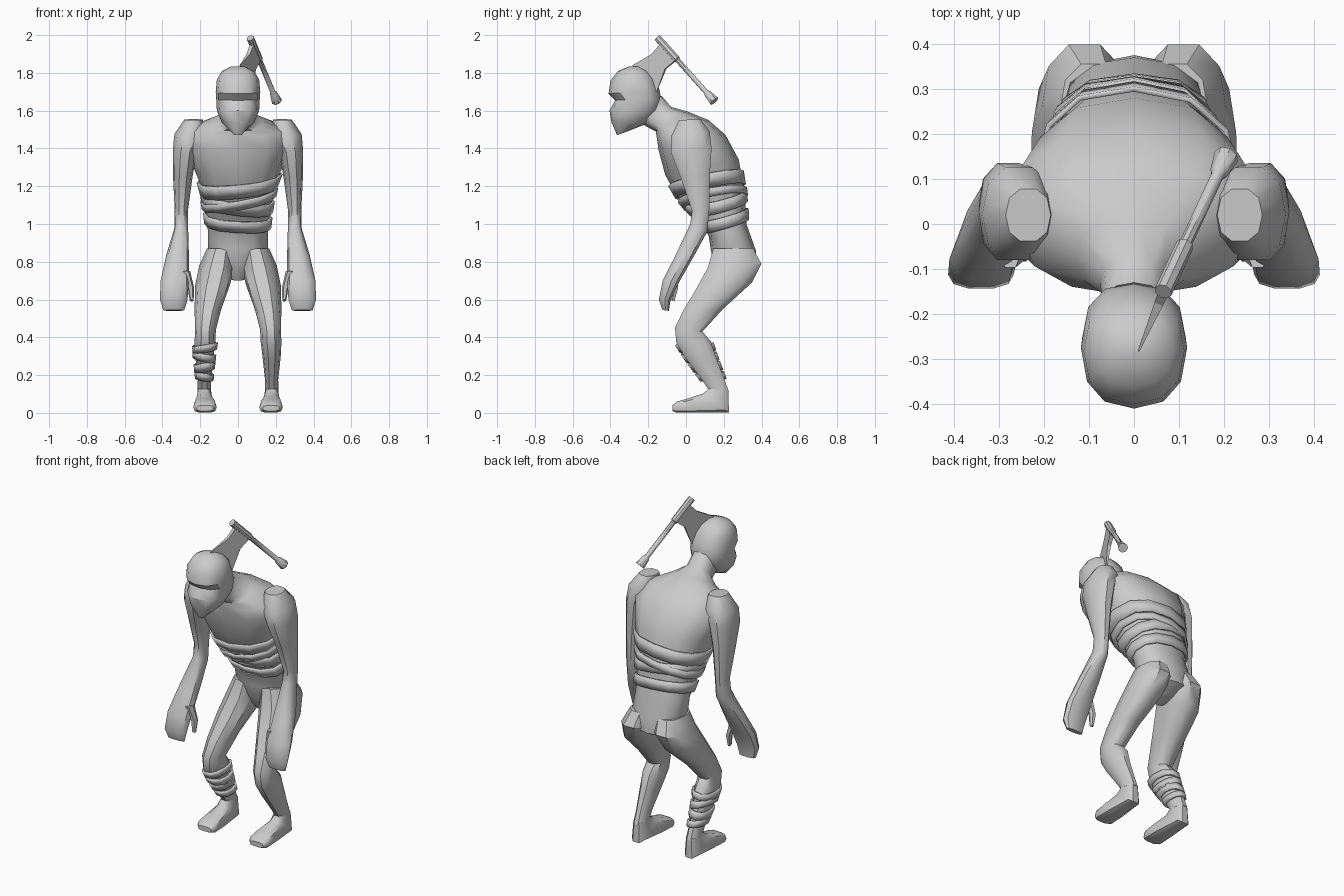
import bpy, bmesh, math
from mathutils import Vector

if "Cube" in bpy.data.objects:
    bpy.data.objects.remove(bpy.data.objects["Cube"], do_unlink=True)

GREY = bpy.data.materials.new("plain_grey")
GREY.use_nodes = True
GREY.diffuse_color = (0.6, 0.6, 0.6, 1)
GREY.node_tree.nodes["Principled BSDF"].inputs["Base Color"].default_value = (0.6, 0.6, 0.6, 1)


def finish(name, bm, angle=40):
    bmesh.ops.recalc_face_normals(bm, faces=bm.faces)
    mesh = bpy.data.meshes.new(name)
    bm.to_mesh(mesh)
    bm.free()
    mesh.materials.append(GREY)
    ob = bpy.data.objects.new(name, mesh)
    bpy.context.collection.objects.link(ob)
    bpy.ops.object.select_all(action='DESELECT')
    ob.select_set(True)
    bpy.context.view_layer.objects.active = ob
    bpy.ops.object.shade_smooth_by_angle(angle=math.radians(angle))
    return ob


def ring_point(ring, a, power, grow=0.0):
    """Point on a cross-section given by centre x, half width, front and back (y, z)."""
    cx, hw, front, back = ring
    f, b = Vector((0, *front)), Vector((0, *back))
    mid, half = (f + b) / 2, (f - b) / 2
    half += half.normalized() * grow
    c, s = math.cos(a), math.sin(a)
    shape = lambda v: math.copysign(abs(v) ** power, v) if abs(v) > 1e-6 else 0
    return mid + half * shape(s) + Vector((cx + (hw + grow) * shape(c), 0, 0))


def bridge(bm, rows):
    n = len(rows[0])
    for low, high in zip(rows, rows[1:]):
        for i in range(n):
            j = (i + 1) % n
            bm.faces.new((low[i], low[j], high[j], high[i]))


def loft(name, rings, n=12, power=0.85, side=1, angle=40):
    bm = bmesh.new()
    rows = []
    for ring in rings:
        points = [ring_point(ring, math.tau * i / n, power) for i in range(n)]
        rows.append([bm.verts.new((p.x * side, p.y, p.z)) for p in points])
    bridge(bm, rows)
    bm.faces.new(rows[0])
    bm.faces.new(rows[-1])
    return finish(name, bm, angle)


def band(name, rings, start, end, tilt, side=1, n=12, power=0.85, grow=0.008):
    """Cloth strip that follows a lofted part between two ring positions."""
    bm = bmesh.new()
    rows = []
    for base in (start, end):
        row = []
        for i in range(n):
            a = math.tau * i / n
            t = base + tilt * math.cos(a)
            k = int(t)
            p = ring_point(rings[k], a, power, grow).lerp(
                ring_point(rings[k + 1], a, power, grow), t - k)
            row.append(bm.verts.new((p.x * side, p.y, p.z)))
        rows.append(row)
    bridge(bm, rows)
    ob = finish(name, bm, 30)
    solid = ob.modifiers.new("thickness", 'SOLIDIFY')
    solid.thickness = 0.012
    solid.offset = 0


# Torso from crotch to neck
torso = [
    (0, .04, (.20, .70), (.30, .73)),
    (0, .12, (.15, .78), (.375, .77)),
    (0, .16, (.13, .87), (.37, .86)),
    (0, .16, (.12, .94), (.32, 1.0)),
    (0, .17, (.05, 1.03), (.315, 1.10)),
    (0, .19, (-.05, 1.15), (.30, 1.22)),
    (0, .235, (-.11, 1.26), (.28, 1.34)),
    (0, .28, (-.145, 1.39), (.21, 1.47)),
    (0, .25, (-.155, 1.46), (.12, 1.55)),
    (0, .13, (-.16, 1.49), (.01, 1.595)),
    (0, .075, (-.18, 1.50), (-.08, 1.62)),
    (0, .07, (-.25, 1.54), (-.13, 1.68)),
]
loft("torso", torso, angle=50)
for i, (start, end, tilt) in enumerate([(4.9, 5.5, .2), (4.15, 4.65, -.2), (3.2, 3.8, -.12), (4.4, 4.75, .3)]):
    band(f"torso_wrap_{i + 1}", torso, start, end, tilt, grow=.01 + .004 * (i == 3))

# Head with heavy brow and pointed chin
loft("head", [
    (0, .025, (-.365, 1.47), (-.31, 1.49)),
    (0, .085, (-.395, 1.54), (-.21, 1.53)),
    (0, .112, (-.405, 1.60), (-.14, 1.60)),
    (0, .115, (-.375, 1.655), (-.13, 1.66)),
    (0, .118, (-.41, 1.69), (-.14, 1.71)),
    (0, .112, (-.40, 1.76), (-.165, 1.77)),
    (0, .085, (-.36, 1.81), (-.20, 1.81)),
    (0, .035, (-.30, 1.835), (-.25, 1.835)),
], angle=35)

# Limb profiles for one side
arm = [
    (.235, .05, (-.04, 1.55), (.08, 1.555)),
    (.255, .082, (-.085, 1.46), (.13, 1.49)),
    (.28, .065, (-.085, 1.38), (.14, 1.40)),
    (.292, .052, (-.03, 1.24), (.13, 1.27)),
    (.30, .035, (.03, 1.07), (.125, 1.07)),
    (.30, .036, (.02, 1.0), (.115, .96)),
    (.32, .06, (-.06, .83), (.05, .84)),
    (.335, .075, (-.125, .70), (-.03, .70)),
    (.34, .073, (-.145, .60), (-.08, .60)),
    (.34, .055, (-.125, .545), (-.09, .54)),
]
thumb = [
    (.275, .022, (-.10, .75), (-.04, .75)),
    (.25, .018, (-.08, .66), (-.04, .66)),
    (.245, .01, (-.085, .60), (-.06, .59)),
]
leg = [
    (.09, .075, (.14, .87), (.36, .87)),
    (.11, .095, (.11, .77), (.405, .79)),
    (.135, .092, (.05, .66), (.355, .69)),
    (.16, .07, (-.02, .54), (.20, .55)),
    (.172, .055, (-.062, .45), (.09, .43)),
    (.175, .055, (-.055, .37), (.135, .38)),
    (.178, .048, (-.005, .29), (.16, .30)),
    (.178, .035, (.085, .17), (.205, .18)),
    (.178, .036, (.12, .12), (.23, .11)),
]
foot = [
    (.178, .034, (.12, .13), (.225, .12)),
    (.178, .045, (.09, .105), (.23, .0)),
    (.175, .06, (.0, .075), (.05, .0)),
    (.175, .062, (-.05, .06), (-.05, .0)),
    (.175, .045, (-.072, .04), (-.072, .01)),
]
for side, label in ((1, "left"), (-1, "right")):
    loft(f"{label}_arm", arm, n=10, side=side)
    loft(f"{label}_thumb", thumb, n=6, side=side)
    loft(f"{label}_leg", leg, n=10, side=side)
    loft(f"{label}_foot", foot, n=10, power=.65, side=side)

# Wraps on the right shin
for i, (start, end, tilt) in enumerate([(5.15, 5.6, .12), (5.75, 6.15, -.12), (6.25, 6.6, .08), (6.7, 7.0, -.06)]):
    band(f"shin_wrap_{i + 1}", leg, start, end, tilt, side=-1, n=10)

# Axe handle turned along its slanted axis
top, bottom = Vector((.065, -.15, 1.985)), Vector((.205, .15, 1.65))
axis = (bottom - top).normalized()
length = (bottom - top).length
across = axis.cross(Vector((0, 0, 1))).normalized()
other = axis.cross(across)
bm = bmesh.new()
rows = []
for t, r in [(0, .02), (.34, .02), (.35, .014), (.86, .014), (.88, .02), (1, .028)]:
    centre = top + axis * length * t
    rows.append([bm.verts.new(centre + (across * math.cos(a) + other * math.sin(a)) * r)
                 for a in (math.tau * i / 8 for i in range(8))])
bridge(bm, rows)
bm.faces.new(rows[0])
bm.faces.new(rows[-1])
finish("axe_handle", bm)

# Axe blade: flared outline, thick at the handle and thin at the edge
edge = Vector((.01, -.283, 1.84)) - top
edge_start = edge.dot(axis)
out = (edge - axis * edge_start).normalized()
reach = (edge - axis * edge_start).length
normal = axis.cross(out)
outline = [(.035, 0, .012), (.04, .4, .010), (edge_start, 1, .002),
           (edge_start + .1, 1.08, .002), (edge_start + .2, 1, .002),
           (.15, .4, .010), (.16, 0, .012)]
bm = bmesh.new()
rows = [[bm.verts.new(top + axis * s + out * reach * d + normal * w * sign)
         for s, d, w in outline] for sign in (-1, 1)]
bridge(bm, rows)
for row in rows:
    bm.faces.new(row)
finish("axe_blade", bm, 20)
